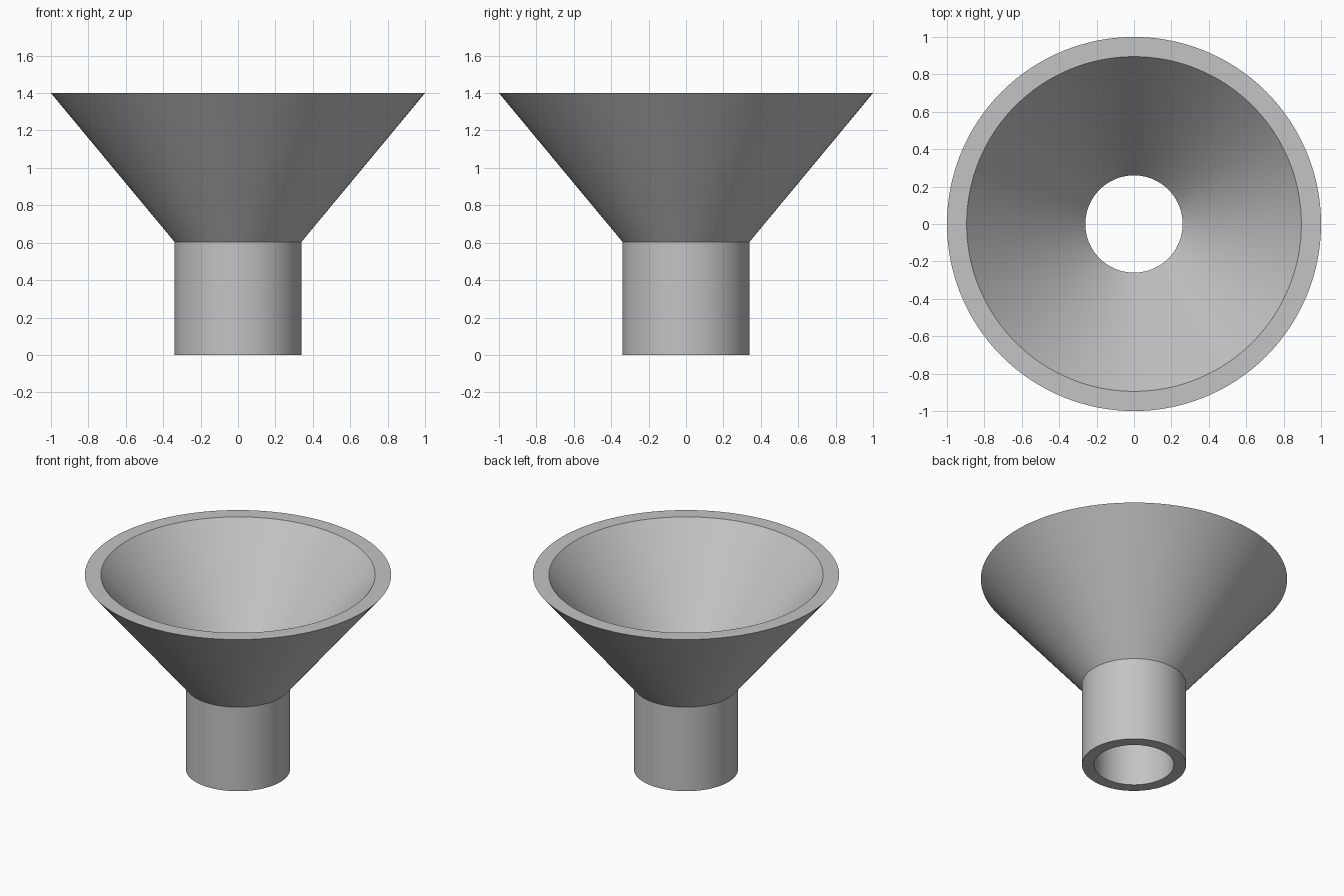
import bpy
import bmesh
from math import cos, sin, tau, radians

default_cube = bpy.data.objects.get("Cube")
if default_cube:
    bpy.data.objects.remove(default_cube, do_unlink=True)

# Plain grey material
grey = bpy.data.materials.new("plain_grey")
grey.use_nodes = True
colour = (0.55, 0.55, 0.55, 1.0)
grey.diffuse_color = colour
grey.node_tree.nodes["Principled BSDF"].inputs["Base Color"].default_value = colour


def lathe(name, profile, segments):
    """Revolve a closed (radius, height) profile around the z axis."""
    bm = bmesh.new()
    rings = [[bm.verts.new((r * cos(tau * i / segments), r * sin(tau * i / segments), z))
              for i in range(segments)] for r, z in profile]
    for k, low in enumerate(rings):
        high = rings[(k + 1) % len(rings)]
        for i in range(segments):
            j = (i + 1) % segments
            bm.faces.new((low[i], low[j], high[j], high[i]))
    bmesh.ops.recalc_face_normals(bm, faces=bm.faces)
    mesh = bpy.data.meshes.new(name)
    bm.to_mesh(mesh)
    bm.free()
    mesh.materials.append(grey)
    obj = bpy.data.objects.new(name, mesh)
    bpy.context.collection.objects.link(obj)
    bpy.ops.object.select_all(action='DESELECT')
    obj.select_set(True)
    bpy.context.view_layer.objects.active = obj
    bpy.ops.object.shade_smooth_by_angle(angle=radians(30))
    return obj


# Hollow funnel: spout and flared cone with an even wall thickness
funnel_profile = [
    (0.34, 0.0), (0.34, 0.605), (1.0, 1.4),      # outside
    (0.895, 1.4), (0.26, 0.635), (0.26, 0.0),    # inside
]
lathe("funnel", funnel_profile, 128)
